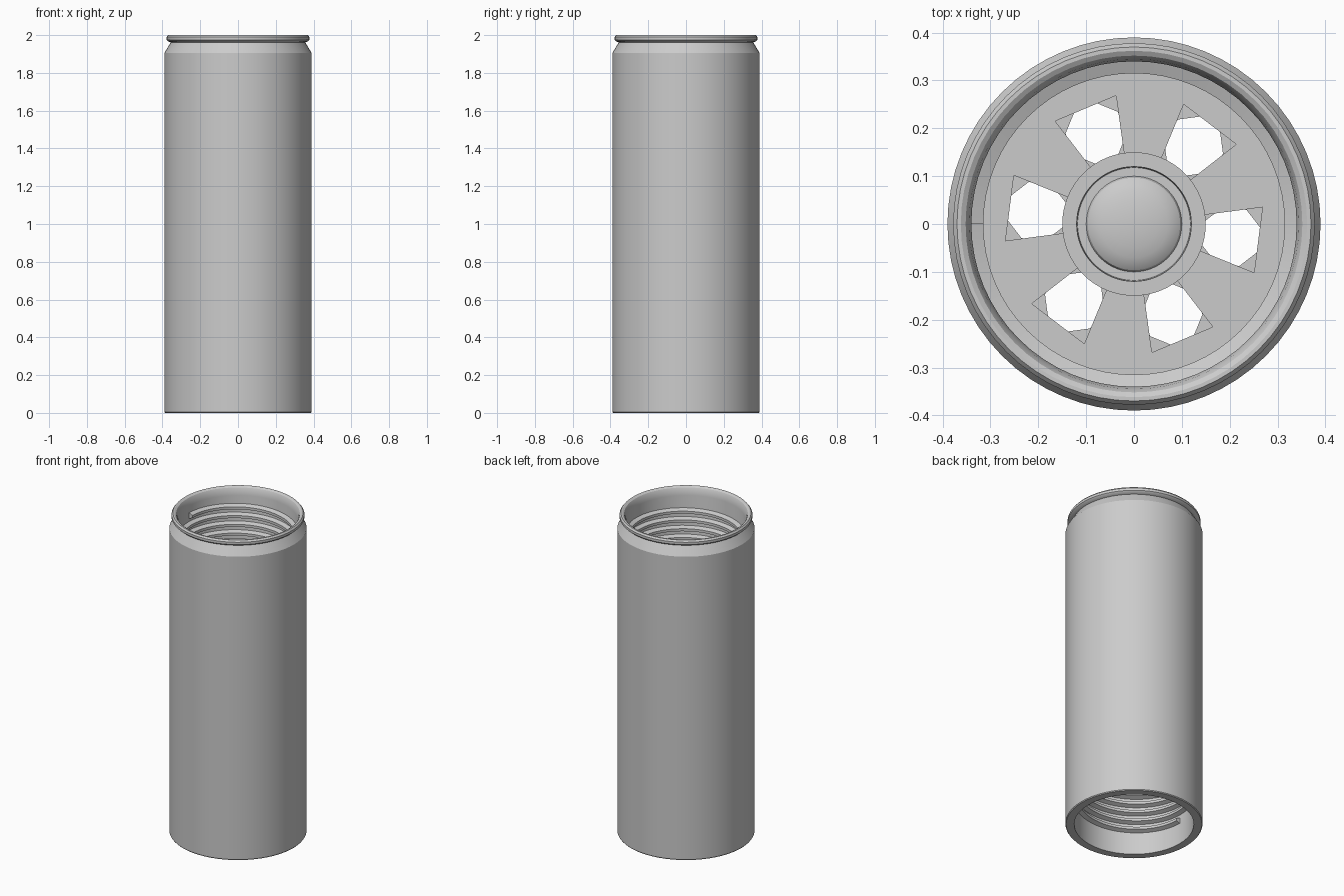
import bpy, bmesh
from math import sin, cos, pi, radians

if "Cube" in bpy.data.objects:
    bpy.data.objects.remove(bpy.data.objects["Cube"])

grey = bpy.data.materials.new("satin_grey")
grey.use_nodes = True
grey.diffuse_color = (0.6, 0.6, 0.6, 1)
for node in grey.node_tree.nodes:
    if node.type == 'BSDF_PRINCIPLED':
        node.inputs["Base Color"].default_value = grey.diffuse_color

SIDES = 64
BORE, CREST = 0.34, 0.315


def finish(name, bm, smooth=True):
    bmesh.ops.remove_doubles(bm, verts=bm.verts, dist=1e-5)
    bmesh.ops.recalc_face_normals(bm, faces=bm.faces)
    mesh = bpy.data.meshes.new(name)
    bm.to_mesh(mesh)
    bm.free()
    mesh.materials.append(grey)
    obj = bpy.data.objects.new(name, mesh)
    bpy.context.collection.objects.link(obj)
    if smooth:
        bpy.ops.object.select_all(action='DESELECT')
        obj.select_set(True)
        bpy.context.view_layer.objects.active = obj
        bpy.ops.object.shade_smooth_by_angle(angle=radians(30))
    return obj


def lathe(name, profile, closed):
    """Turn an (r, z) profile around the z axis."""
    bm = bmesh.new()
    rings = []
    for i in range(SIDES):
        a = 2 * pi * i / SIDES
        rings.append([bm.verts.new((r * cos(a), r * sin(a), z)) for r, z in profile])
    count = len(profile) if closed else len(profile) - 1
    for i in range(SIDES):
        p, q = rings[i], rings[(i + 1) % SIDES]
        for j in range(count):
            k = (j + 1) % len(profile)
            bm.faces.new((p[j], q[j], q[k], p[k]))
    return finish(name, bm)


def thread(name, z_start, z_end, pitch=0.055):
    """Trapezoid ridge wound inside the bore, starting on the right side."""
    bm = bmesh.new()
    section = [(BORE + 0.005, -0.02), (CREST, -0.008), (CREST, 0.008), (BORE + 0.005, 0.02)]
    steps = int(abs(z_end - z_start) / pitch * SIDES)
    way = 1 if z_end > z_start else -1
    rows = []
    for i in range(steps + 1):
        a = pi + way * 2 * pi * i / SIDES
        z = z_start + way * pitch * i / SIDES
        rows.append([bm.verts.new((r * cos(a), r * sin(a), z + dz)) for r, dz in section])
    for p, q in zip(rows, rows[1:]):
        for j in range(4):
            k = (j + 1) % 4
            bm.faces.new((p[j], q[j], q[k], p[k]))
    bm.faces.new(rows[0])
    bm.faces.new(rows[-1])
    return finish(name, bm)


def pierce(plate, outline, z):
    """Cut six copies of an (x, y) outline through a plate."""
    bm = bmesh.new()
    for n in range(6):
        a = radians(-7.3 + 60 * n)
        low, high = ([bm.verts.new((x * cos(a) - y * sin(a), x * sin(a) + y * cos(a), z + dz))
                      for x, y in outline] for dz in (-0.1, 0.1))
        bm.faces.new(low)
        bm.faces.new(high)
        for j in range(len(outline)):
            k = (j + 1) % len(outline)
            bm.faces.new((low[j], low[k], high[k], high[j]))
    cutter = finish("hole_cutter", bm, smooth=False)
    cutter.hide_render = True
    cut = plate.modifiers.new("holes", 'BOOLEAN')
    cut.operation, cut.object, cut.solver = 'DIFFERENCE', cutter, 'EXACT'
    bpy.context.view_layer.objects.active = plate
    plate.select_set(True)
    # keep the cut first so that smoothing follows it
    bpy.ops.object.modifier_move_to_index(modifier=cut.name, index=0)
    bpy.ops.object.modifier_apply(modifier=cut.name)
    bpy.data.objects.remove(cutter)


# Outer sleeve: plain wall, tapered neck, rolled lip and straight bore
lathe("sleeve", [
    (BORE, 0), (0.386, 0), (0.39, 0.005), (0.39, 1.905), (0.356, 1.962),
    (0.37, 1.967), (0.378, 1.975), (0.378, 1.99), (0.37, 2.0), (0.362, 2.0),
    (0.352, 1.994), (0.345, 1.98), (BORE, 1.95)], closed=True)

# Internal threads at both ends
thread("upper_thread", 1.89, 1.56)
thread("lower_thread", 0.15, 0.46)

# Inner core: two pierced plates joined by a hub
Z_TOP, Z_LOW = 1.5, 0.5
for name, z in (("upper_plate", Z_TOP), ("lower_plate", Z_LOW)):
    plate = lathe(name, [(0.13, z - 0.04), (BORE + 0.005, z - 0.04),
                         (BORE + 0.005, z + 0.04), (0.13, z + 0.04)], closed=True)
    if z == Z_TOP:
        hole = [(0.145, -0.038), (0.262, -0.069), (0.262, 0.069), (0.145, 0.038)]
    else:
        hole = [(0.205 + 0.064 * cos(pi * (k + 0.5) / 4), 0.064 * sin(pi * (k + 0.5) / 4))
                for k in range(8)]
    pierce(plate, hole, z)

# Hub with a raised collar and a shallow dome at each end
top, low = Z_TOP + 0.06, Z_LOW - 0.06
dome = [(0.1 * sin(t * pi / 12), 0.03 * cos(t * pi / 12)) for t in range(7)]
lathe("hub",
      [(r, top - 0.03 + h) for r, h in dome] + [(0.118, top - 0.03), (0.12, top), (0.15, top),
       (0.15, low), (0.12, low), (0.118, low + 0.03)]
      + [(r, low + 0.03 - h) for r, h in reversed(dome)], closed=False)
